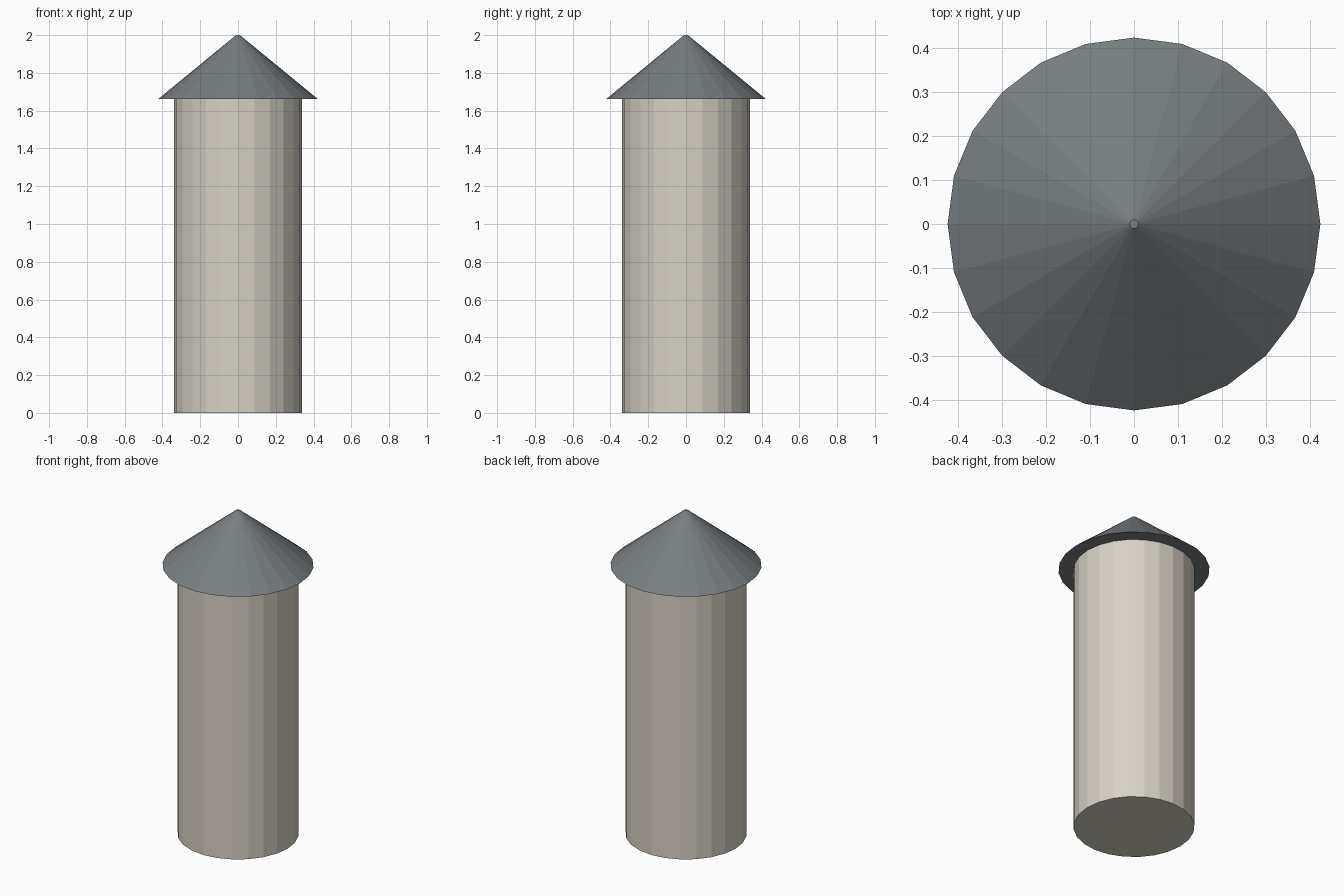
import bpy

if "Cube" in bpy.data.objects:
    bpy.data.objects.remove(bpy.data.objects["Cube"])

SIDES = 24
BODY_RADIUS = 0.339
BODY_HEIGHT = 1.661
ROOF_RADIUS = 0.4235
TIP_RADIUS = 0.01


def srgb(r, g, b):
    """8-bit display colour to linear RGBA."""
    lin = [((c / 255 + 0.055) / 1.055) ** 2.4 for c in (r, g, b)]
    return (*lin, 1.0)


def material(name, colour):
    mat = bpy.data.materials.new(name)
    mat.diffuse_color = colour
    mat.use_nodes = True
    mat.node_tree.nodes["Principled BSDF"].inputs["Base Color"].default_value = mat.diffuse_color
    return mat


def frustum(name, r_bottom, r_top, z_bottom, z_top, mat):
    """Flat-shaded, capped round part with a corner on each axis."""
    bpy.ops.mesh.primitive_cone_add(
        vertices=SIDES, radius1=r_bottom, radius2=r_top,
        depth=z_top - z_bottom, location=(0, 0, (z_bottom + z_top) / 2))
    obj = bpy.context.object
    obj.name = name
    obj.data.materials.append(mat)
    return obj


stone = material("pale_stone", srgb(216, 210, 198))
slate = material("grey_slate", srgb(120, 126, 129))

# Tower shaft
frustum("tower_shaft", BODY_RADIUS, BODY_RADIUS, 0.0, BODY_HEIGHT, stone)

# Overhanging conical roof with a tiny blunt tip
frustum("conical_roof", ROOF_RADIUS, TIP_RADIUS, BODY_HEIGHT, 2.0, slate)
